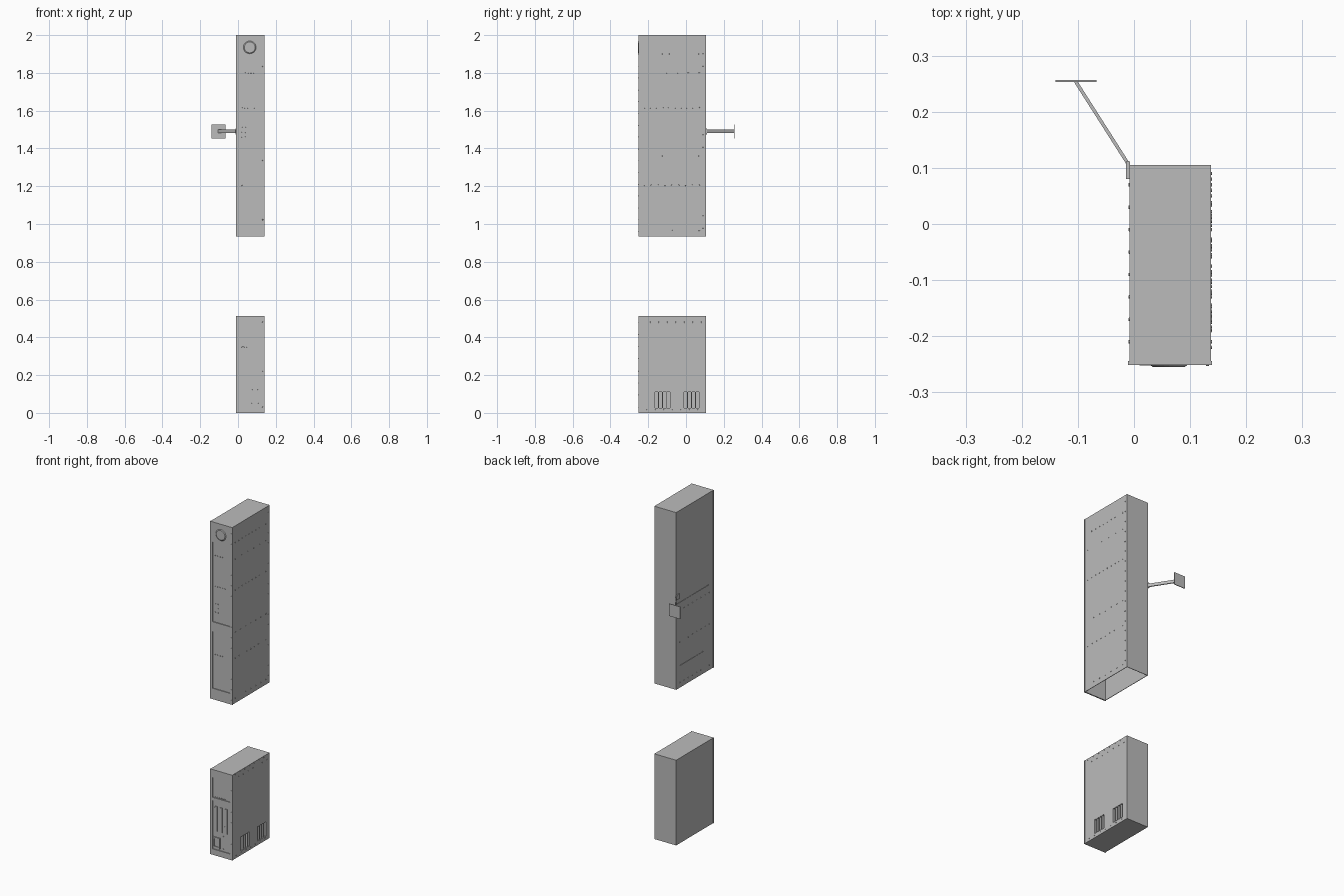
import bpy, bmesh, math
from mathutils import Matrix, Vector

old = bpy.data.objects.get("Cube")
if old:
    bpy.data.objects.remove(old, do_unlink=True)

grey = bpy.data.materials.new("light_grey_metal")
grey.use_nodes = True
grey.diffuse_color = (0.5, 0.5, 0.5, 1)
grey.node_tree.nodes["Principled BSDF"].inputs["Base Color"].default_value = (0.5, 0.5, 0.5, 1)

X0, X1 = -0.008, 0.137      # cabinet walls
F0, F1 = -0.011, 0.139      # wider front plates
FRONT, BACK = -0.251, 0.105
UP0, UP1 = 0.935, 2.0       # upper cabinet
LOW1 = 0.512                # lower cabinet top


def finish(name, bm):
    mesh = bpy.data.meshes.new(name)
    bm.to_mesh(mesh)
    bm.free()
    mesh.materials.append(grey)
    obj = bpy.data.objects.new(name, mesh)
    bpy.context.collection.objects.link(obj)
    return obj


def boxes(name, spans):
    """One mesh of boxes, each given as (x0, x1, y0, y1, z0, z1)."""
    bm = bmesh.new()
    for x0, x1, y0, y1, z0, z1 in spans:
        place = Matrix.Translation(((x0 + x1) / 2, (y0 + y1) / 2, (z0 + z1) / 2))
        bmesh.ops.create_cube(bm, size=1, matrix=place @ Matrix.Diagonal((x1 - x0, y1 - y0, z1 - z0, 1)))
    return finish(name, bm)


def cut(obj, spans):
    cutter = boxes(obj.name + "_cutter", spans)
    cutter.hide_render = True
    mod = obj.modifiers.new("cut", "BOOLEAN")
    mod.operation = "DIFFERENCE"
    mod.solver = "EXACT"
    mod.object = cutter
    bpy.context.view_layer.objects.active = obj
    bpy.ops.object.modifier_apply(modifier=mod.name)
    bpy.data.objects.remove(cutter, do_unlink=True)


def studs(name, points, normal, radius=0.0035, height=0.004, sides=8):
    """Short cylinders standing on a wall that faces along normal."""
    bm = bmesh.new()
    turn = Vector(normal).to_track_quat("Z", "Y").to_matrix().to_4x4()
    for p in points:
        bmesh.ops.create_cone(bm, cap_ends=True, segments=sides, radius1=radius,
                              radius2=radius * 0.8, depth=height,
                              matrix=Matrix.Translation(p) @ turn)
    return finish(name, bm)


def steps(a, b, n):
    return [a + (b - a) * i / (n - 1) for i in range(n)]


# Upper cabinet: thin shell, open underneath
upper = boxes("upper_cabinet", [(X0, X1, FRONT + 0.006, BACK, UP0, UP1)])
cut(upper, [(X0 + 0.003, X1 - 0.003, FRONT + 0.004, BACK - 0.003, UP0 - 0.1, UP1 - 0.003)])
# shallow seams on its left wall
seam = X0 + 0.002
cut(upper, [(X0 - 0.01, seam, -0.2, BACK - 0.004, 1.447, 1.453),
            (X0 - 0.01, seam, -0.15, 0.07, 1.067, 1.072)])

# Upper front plate with two sunken doors
upper_front = boxes("upper_front_plate", [(F0, F1, FRONT, FRONT + 0.007, UP0, UP1)])
cut(upper_front, [(0.006, 0.122, FRONT - 0.02, FRONT + 0.005, a, b)
                  for a, b in ((1.40, 1.88), (1.0, 1.34))])

# Lower cabinet with two slotted vents on the right wall
lower = boxes("lower_cabinet", [(X0, X1, FRONT + 0.006, BACK, 0, LOW1)])
slots = []
for y in (-0.165, -0.01):
    for i in range(4):
        slots.append((X1 - 0.012, X1 + 0.02, y + i * 0.021, y + i * 0.021 + 0.016, 0.025, 0.11))
cut(lower, slots)

# Lower front plate with sunken panels
lower_front = boxes("lower_front_plate", [(F0, F1, FRONT, FRONT + 0.007, 0, LOW1)])
cut(lower_front, [(0.006, 0.122, FRONT - 0.02, FRONT + 0.005, a, b)
                  for a, b in ((0.345, 0.465), (0.035, 0.325))])

# Raised strips and socket plate inside the lower panel
boxes("vent_strips", [(x, x + 0.014, FRONT, FRONT + 0.006, 0.145, 0.295)
                      for x in (0.022, 0.055, 0.088)])
socket = boxes("socket_plate", [(0.01, 0.055, FRONT - 0.001, FRONT + 0.006, 0.045, 0.11)])
cut(socket, [(0.018, 0.047, FRONT - 0.02, FRONT + 0.003, 0.055, 0.1)])

# Round cover near the top of the front
studs("round_cover", [(0.062, FRONT - 0.001, 1.935)], (0, -1, 0), 0.036, 0.005, 24)

# Rivets on the right wall: rows and a column along the back edge
right = [(X1, y, z) for z, n in ((1.9, 10), (1.8, 6), (1.615, 10), (1.36, 7), (1.205, 9), (0.965, 7))
         for y in steps(-0.22, 0.07, n)]
right += [(X1, 0.09, z) for z in steps(0.98, 1.96, 17)]
right += [(X1, y, z) for z, a in ((0.505, -0.22), (0.48, -0.19), (0.015, -0.21))
          for y in steps(a, a + 0.27, 7)]
studs("right_rivets", right, (1, 0, 0))

# Rivets on the left wall
left = [(X0, y, z) for z in (1.40, 1.21, 0.965) for y in steps(-0.21, 0.07, 8)]
studs("left_rivets", left, (-1, 0, 0))

# Rivets on the front: short rows on the doors and panels, a column on the edge
sunk = FRONT + 0.005
front = [(x, sunk, z) for z, n in ((1.8, 5), (1.615, 5), (1.205, 5), (0.35, 6), (0.285, 2), (0.185, 2))
         for x in steps(0.02, 0.085, n)]
front += [(x, sunk, z) for z in (1.51, 1.485, 1.46) for x in (0.022, 0.04)]
front += [(x, sunk, z) for z in (0.125, 0.05) for x in (0.075, 0.105)]
front += [(0.131, FRONT, z) for z in steps(0.96, 1.96, 17)]
front += [(0.131, FRONT, z) for z in steps(0.03, 0.48, 8)]
studs("front_rivets", front, (0, -1, 0), 0.003, 0.004)

# Side bracket, slanted arm and square end plate
boxes("arm_bracket", [(-0.014, -0.007, 0.08, 0.111, 1.475, 1.505)])
start, end = Vector((-0.011, 0.108, 1.49)), Vector((-0.104, 0.254, 1.49))
length = (end - start).length
arm = boxes("slanted_arm", [(0, length, -0.003, 0.003, -0.009, 0.009)])
arm.location = start
arm.rotation_euler.z = math.atan2(end.y - start.y, end.x - start.x)
boxes("end_plate", [(-0.14, -0.067, 0.253, 0.257, 1.453, 1.527)])
